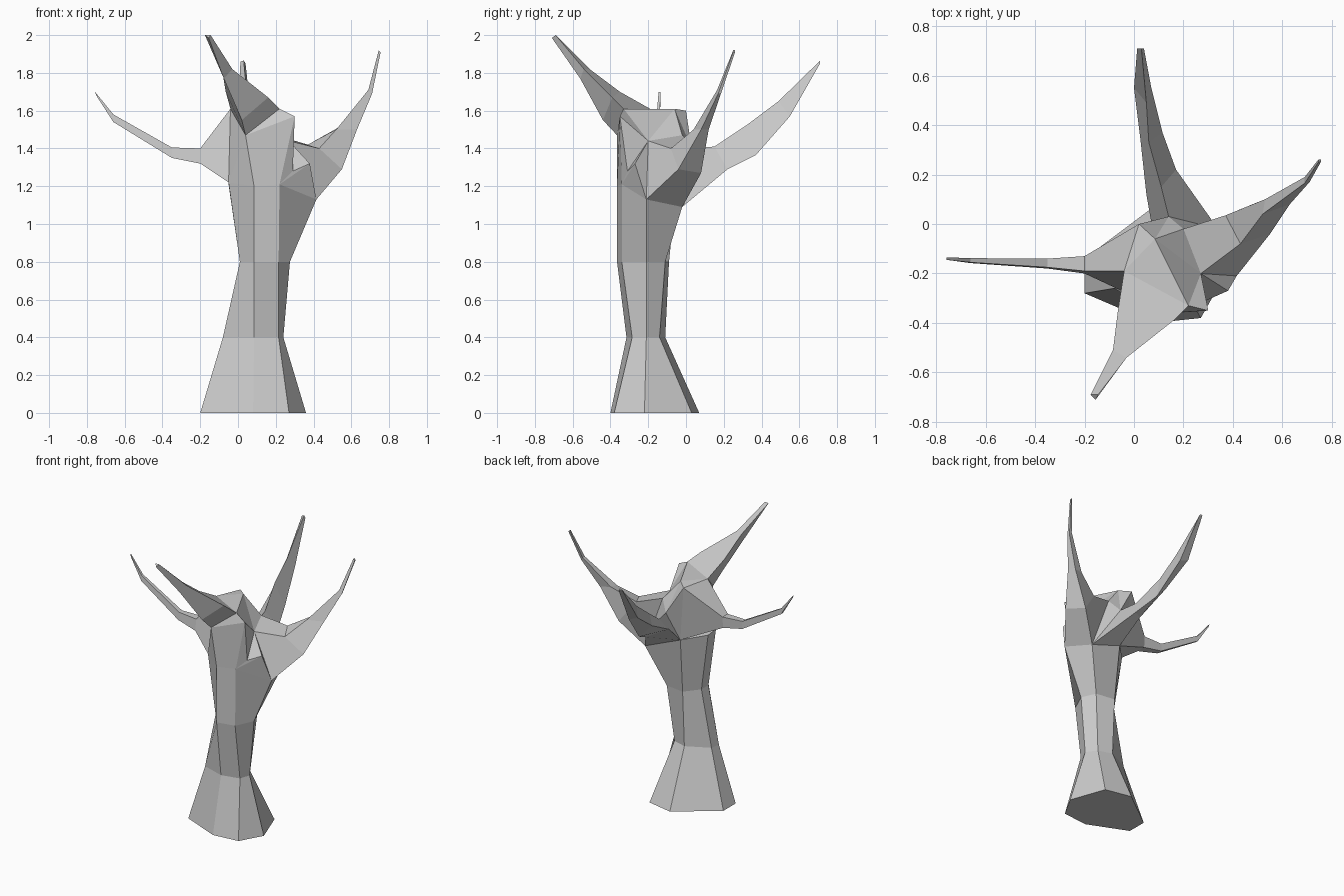
import bpy, bmesh

bm = bmesh.new()


def ring(points):
    return [bm.verts.new(p) for p in points]


def bridge(a, b):
    n = len(a)
    for i in range(n):
        j = (i + 1) % n
        bm.faces.new((a[i], a[j], b[j], b[i]))


def limb(root, sections):
    """Tapering tube from a root loop through sections, capped at the tip."""
    last = root
    for s in sections:
        new = ring(s)
        bridge(last, new)
        last = new
    bm.faces.new(last)


# Trunk: seven-sided, flared foot and narrow waist
profiles = [
    (0.0, [(-.2, -.28), (.08, -.4), (.27, -.38), (.36, -.22), (.27, .03), (.08, .07), (-.2, -.14)]),
    (0.4, [(-.08, -.26), (.085, -.315), (.215, -.285), (.24, -.21), (.19, -.14), (.09, -.11), (-.07, -.19)]),
    (0.8, [(.01, -.27), (.085, -.365), (.215, -.34), (.275, -.21), (.23, -.11), (.09, -.09), (.01, -.19)]),
]
rings = [ring([(x, y, z) for x, y in pts]) for z, pts in profiles]
rings.append(ring([(-.05, -.27, 1.22), (.085, -.365, 1.2), (.22, -.34, 1.21), (.415, -.21, 1.13),
                   (.34, -.02, 1.09), (.08, -.05, 1.19), (-.05, -.18, 1.21)]))
bm.faces.new(rings[0])
for a, b in zip(rings, rings[1:]):
    bridge(a, b)

# Crown: corners a-g are the trunk top, the rest are where limbs spring
P = dict(zip("abcdefg", rings[-1]))
corners = {
    "T": (-.04, -.19, 1.61), "O": (.04, -.365, 1.47), "H": (.22, -.33, 1.61),
    "P": (.30, -.35, 1.57), "R": (.29, -.31, 1.28), "Q": (.38, -.27, 1.32),
    "N": (.27, -.2, 1.44), "M": (.2, -.02, 1.47), "L": (.085, -.06, 1.61),
    "K": (.02, 0, 1.6), "U": (.14, .03, 1.4),
}
for name, co in corners.items():
    P[name] = bm.verts.new(co)
for f in ("abO", "aOT", "bcPO", "OPH", "cRP", "cdQ", "cQR", "RQN", "RNP", "PNH", "NML", "NLH",
          "HLT", "TLK", "NQd", "agf", "LMU", "MeU", "KLU", "KUf"):
    bm.faces.new([P[c] for c in f])

# Left branch
limb([P[c] for c in "TKfa"], [
    [(-.2, -.19, 1.4), (-.2, -.13, 1.4), (-.2, -.135, 1.32), (-.2, -.2, 1.32)],
    [(-.35, -.175, 1.405), (-.35, -.14, 1.405), (-.35, -.14, 1.35), (-.35, -.18, 1.35)],
    [(-.66, -.155, 1.58), (-.66, -.138, 1.58), (-.66, -.138, 1.54), (-.66, -.158, 1.54)],
    [(-.757, -.145, 1.7), (-.757, -.135, 1.7), (-.75, -.135, 1.68), (-.75, -.145, 1.68)],
])

# Front branch
limb([P[c] for c in "THO"], [
    [(-.065, -.35, 1.7), (.16, -.39, 1.67), (.02, -.44, 1.55)],
    [(-.085, -.51, 1.82), (-.03, -.54, 1.82), (-.075, -.56, 1.77)],
    [(-.175, -.69, 2.0), (-.145, -.69, 2.0), (-.155, -.71, 1.985)],
])

# Back branch
limb([P[c] for c in "eUf"], [
    [(.17, .22, 1.29), (.11, .15, 1.41), (.05, .12, 1.34)],
    [(.115, .37, 1.365), (.06, .33, 1.53), (.025, .35, 1.46)],
    [(.07, .55, 1.57), (.05, .49, 1.65), (0, .55, 1.6)],
    [(.04, .71, 1.85), (.03, .71, 1.865), (.013, .71, 1.86)],
])

# Right branch
limb([P[c] for c in "MNde"], [
    [(.37, .035, 1.42), (.43, -.08, 1.4), (.55, -.04, 1.29), (.48, .08, 1.27)],
    [(.53, .1, 1.51), (.52, .04, 1.5), (.63, .08, 1.5), (.6, .12, 1.5)],
    [(.69, .19, 1.71), (.69, .165, 1.71), (.71, .17, 1.69), (.705, .185, 1.69)],
    [(.745, .26, 1.92), (.745, .25, 1.92), (.755, .25, 1.91), (.755, .26, 1.91)],
])

bmesh.ops.recalc_face_normals(bm, faces=bm.faces[:])
mesh = bpy.data.meshes.new("bare_tree")
bm.to_mesh(mesh)
bm.free()
bpy.context.collection.objects.link(bpy.data.objects.new("bare_tree", mesh))
